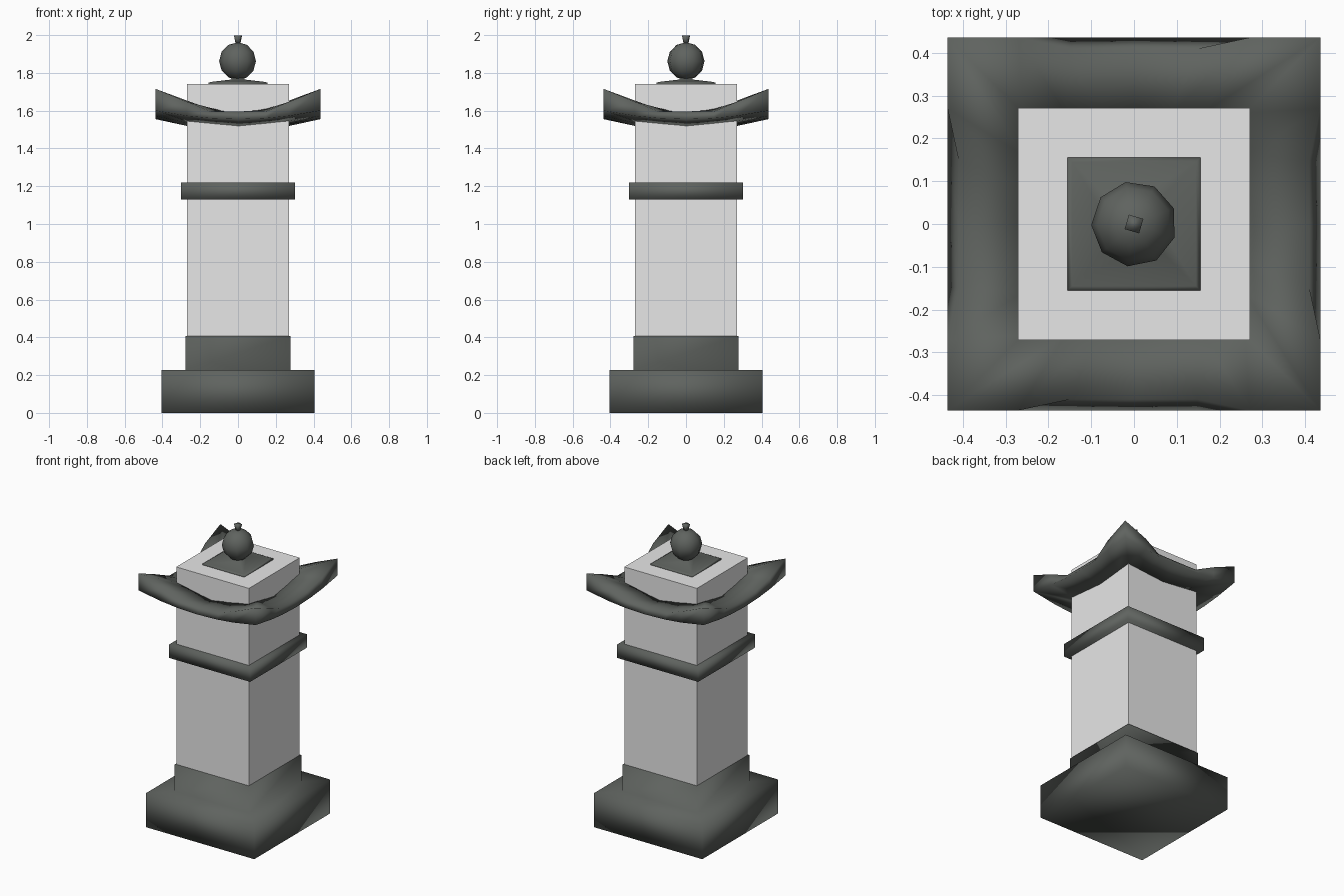
import bpy, bmesh, math
from mathutils import Matrix

if "Cube" in bpy.data.objects:
    bpy.data.objects.remove(bpy.data.objects["Cube"])


def material(name, rgb):
    m = bpy.data.materials.new(name)
    m.diffuse_color = (*rgb, 1)
    m.use_nodes = True
    m.node_tree.nodes["Principled BSDF"].inputs["Base Color"].default_value = m.diffuse_color
    return m


pale = material("pale stone", (0.8, 0.8, 0.8))
dark = material("dark grey stone", (0.115, 0.125, 0.115))


def finish(bm, name, mat, smooth=True):
    bmesh.ops.recalc_face_normals(bm, faces=bm.faces)
    for f in bm.faces:
        f.smooth = smooth
    me = bpy.data.meshes.new(name)
    bm.to_mesh(me)
    bm.free()
    me.materials.append(mat)
    ob = bpy.data.objects.new(name, me)
    bpy.context.collection.objects.link(ob)
    return ob


def bridge(bm, a, b):
    n = len(a)
    for i in range(n):
        j = (i + 1) % n
        bm.faces.new((a[i], a[j], b[j], b[i]))


def square_stack(name, profile, mat, smooth=True):
    """Stack of square rings given as (half width, height), capped at both ends."""
    bm = bmesh.new()
    rings = [[bm.verts.new((sx * h, sy * h, z))
              for sx, sy in ((-1, -1), (1, -1), (1, 1), (-1, 1))] for h, z in profile]
    for a, b in zip(rings, rings[1:]):
        bridge(bm, a, b)
    bm.faces.new(rings[0])
    bm.faces.new(rings[-1])
    return finish(bm, name, mat, smooth)


# pillar, stepped plinth, band and top plate
square_stack("pillar", [(0.271, 0.2), (0.271, 1.74)], pale, False)
square_stack("plinth", [(0.405, 0), (0.405, 0.228), (0.278, 0.228), (0.278, 0.408)], dark)
square_stack("band", [(0.303, 1.13), (0.303, 1.22)], dark)
square_stack("top_plate", [(0.155, 1.735), (0.155, 1.748), (0.145, 1.752),
                           (0.035, 1.765), (0.03, 1.785)], dark)

# upswept roof: four sides, corners raised, eave face leaning in at the middle
KNOTS = (-1, -0.62, -0.34, 0, 0.34, 0.62)


def ramp(t, a, b):
    return min(1, max(0, (abs(t) - a) / (b - a)))


def roof_ring(bm, half, inset, height):
    ring = []
    for side in range(4):
        rot = Matrix.Rotation(side * math.pi / 2, 4, 'Z')
        for t in KNOTS:
            v = bm.verts.new((t * half, -half + inset(t), height(t)))
            v.co = rot @ v.co
            ring.append(v)
    return ring


bm = bmesh.new()
flat = lambda t: 0
rings = [
    roof_ring(bm, 0.26, flat, lambda t: 1.517 + 0.025 * abs(t)),
    roof_ring(bm, 0.436, flat, lambda t: 1.555 + 0.045 * t * t),
    roof_ring(bm, 0.436, lambda t: 0.026 * (1 - ramp(t, 0.34, 0.62)),
              lambda t: 1.595 + 0.12 * ramp(t, 0.33, 1)),
    roof_ring(bm, 0.26, flat, lambda t: 1.585 + 0.045 * abs(t)),
]
for i in range(4):
    bridge(bm, rings[i], rings[(i + 1) % 4])
finish(bm, "roof", dark)

# ball
bm = bmesh.new()
bmesh.ops.create_uvsphere(bm, u_segments=9, v_segments=6, radius=0.1,
                          matrix=Matrix.Translation((0, 0, 1.862)) @ Matrix.Rotation(0.2, 4, 'Z'))
finish(bm, "ball", dark)

# small tip
bm = bmesh.new()
bmesh.ops.create_cone(bm, cap_ends=True, segments=4, radius1=0.014, radius2=0.025, depth=0.045,
                      matrix=Matrix.Translation((0, 0, 1.976)) @ Matrix.Rotation(0.5, 4, 'Z'))
finish(bm, "tip", dark)
